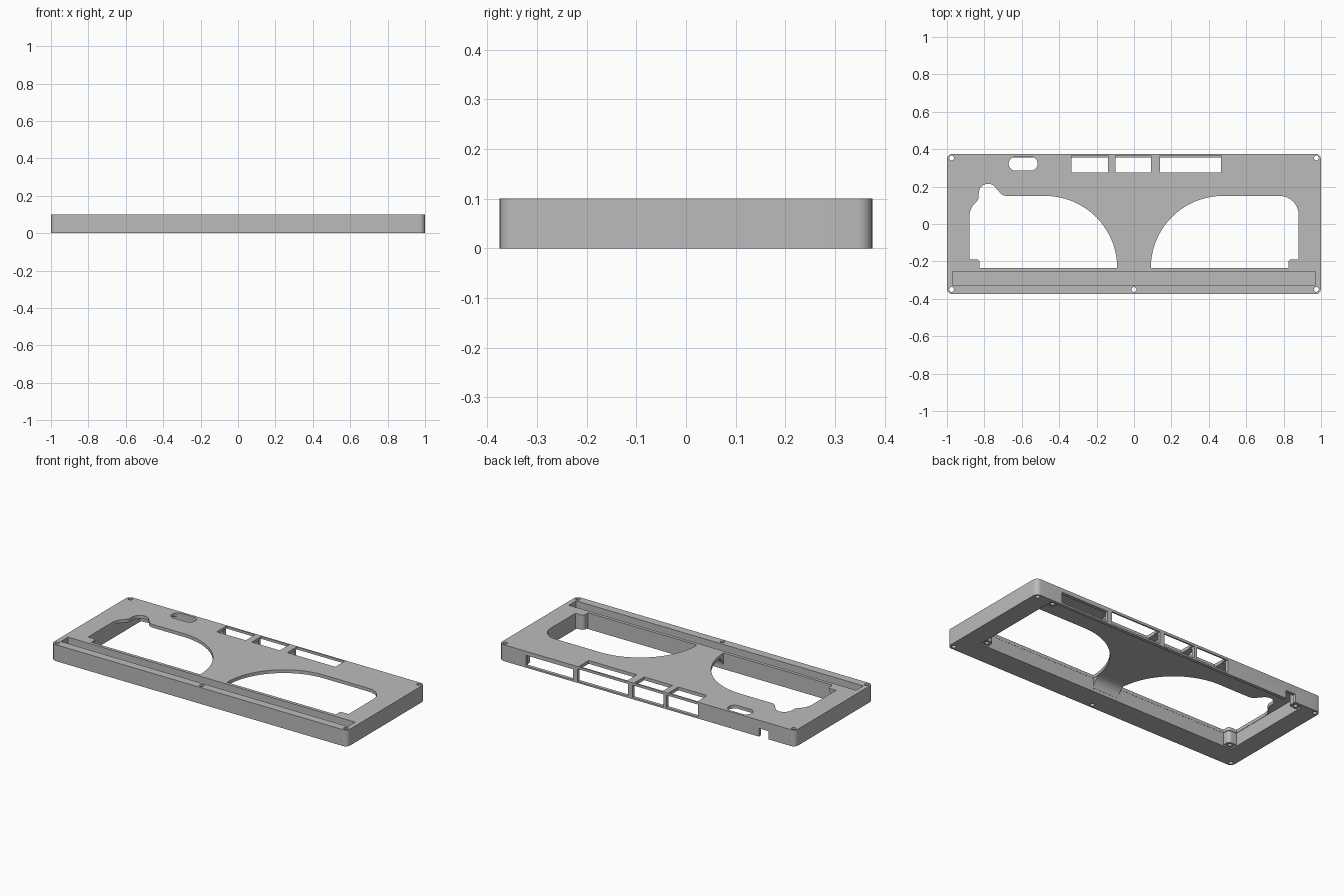
import bpy
import bmesh
from math import sin, cos, radians

cube = bpy.data.objects.get("Cube")
if cube:
    bpy.data.objects.remove(cube)

H = 0.1        # overall height
PLATE = 0.08   # underside of the top plate

grey = bpy.data.materials.new("plain grey")
grey.use_nodes = True
grey.diffuse_color = (0.5, 0.5, 0.5, 1)
grey.node_tree.nodes["Principled BSDF"].inputs["Base Color"].default_value = (0.5, 0.5, 0.5, 1)


def arc(cx, cy, r, a0, a1, n=8):
    """Points along an arc, angles in degrees."""
    steps = [radians(a0 + (a1 - a0) * i / n) for i in range(n + 1)]
    return [(cx + r * cos(a), cy + r * sin(a)) for a in steps]


def circle(cx, cy, r):
    return arc(cx, cy, r, 0, 345, 23)


def rounded(x0, x1, y0, y1, r):
    """Rounded rectangle outline."""
    return (arc(x1 - r, y1 - r, r, 0, 90) + arc(x0 + r, y1 - r, r, 90, 180)
            + arc(x0 + r, y0 + r, r, 180, 270) + arc(x1 - r, y0 + r, r, 270, 360))


def rect(x0, x1, y0, y1):
    return [(x0, y0), (x1, y0), (x1, y1), (x0, y1)]


def prism(name, outline, a, b, axis="z"):
    """Closed prism of an (x, y) outline along z, or a (y, z) outline along x."""
    bm = bmesh.new()
    rings = []
    for t in (a, b):
        rings.append([bm.verts.new((u, v, t) if axis == "z" else (t, u, v)) for u, v in outline])
    low, high = rings
    bm.faces.new(low[::-1])
    bm.faces.new(high)
    for i in range(len(low)):
        bm.faces.new((low[i - 1], low[i], high[i], high[i - 1]))
    bmesh.ops.recalc_face_normals(bm, faces=bm.faces[:])
    mesh = bpy.data.meshes.new(name)
    bm.to_mesh(mesh)
    bm.free()
    mesh.materials.append(grey)
    ob = bpy.data.objects.new(name, mesh)
    bpy.context.scene.collection.objects.link(ob)
    return ob


def combine(tool, operation):
    """Bake a boolean into the frame, trying solvers until one gives a solid."""
    mod = frame.modifiers.new("shape", "BOOLEAN")
    mod.operation = operation
    mod.object = tool
    for solver in ("EXACT", "MANIFOLD", "FLOAT"):
        mod.solver = solver
        bpy.context.view_layer.update()
        graph = bpy.context.evaluated_depsgraph_get()
        result = bpy.data.meshes.new_from_object(frame.evaluated_get(graph))
        if len(result.polygons) > 5:
            frame.data = result
            break
    frame.modifiers.remove(mod)
    bpy.data.objects.remove(tool)


def cut(outline, a, b):
    combine(prism("cutter", outline, a, b), "DIFFERENCE")


# Outer block hollowed from below
frame = prism("case_frame", rounded(-1, 1, -0.375, 0.375, 0.03), 0, H)
cut(rect(-0.882, 0.882, -0.236, 0.355), -0.02, PLATE)

# Concave fillet joining the front rail to the centre of the plate
fillet = [(-0.25, PLATE + 0.01), (-0.25, 0.02)] + arc(-0.175, 0.02, 0.06, 180, 90) + [(-0.175, PLATE + 0.01)]
combine(prism("fillet", fillet, -0.088, 0.088, "x"), "UNION")

# Corner screw bosses with blind holes
for s in (-1, 1):
    for y0, y1, hole_y in ((-0.25, -0.193, -0.215), (0.31, 0.365, 0.334)):
        x0, x1 = sorted((s * 0.828, s * 0.9))
        combine(prism("boss", rounded(x0, x1, y0, y1, 0.02), 0.008, PLATE + 0.01), "UNION")
        cut(circle(s * 0.855, hole_y, 0.012), -0.02, 0.05)

# Two large windows, the one at the right side with a round bump
lower = [(0.88, -0.19)] + arc(0.84, -0.205, 0.015, 90, 180, 4) + [(0.825, -0.235)]
sweep = arc(0.475, -0.235, 0.385, 180, 90, 28)
plain = lower + sweep + arc(0.78, 0.05, 0.1, 90, 0)
bump = (lower + sweep + arc(0.68, 0.2, 0.05, 270, 340, 6) + arc(0.78, 0.165, 0.05, 155, 0, 14)
        + [(0.832, 0.135), (0.84, 0.12)] + arc(0.78, 0.04, 0.1, 42, 0, 5))
cut(plain, -0.02, H + 0.02)
cut([(-x, y) for x, y in bump], -0.02, H + 0.02)

# Groove along the front rail
cut(rect(-0.97, 0.97, -0.325, -0.255), 0.06, H + 0.02)

# Pill slot and connector openings in the top plate
cut(rounded(-0.67, -0.515, 0.285, 0.36, 0.037), 0.04, H + 0.02)
for x0, x1 in ((-0.335, -0.14), (-0.1, 0.09), (0.14, 0.465)):
    cut(rect(x0, x1, 0.275, 0.366), 0.05, H + 0.02)

# Connector openings and cable notch in the back wall
for x0, x1, top in ((-0.345, -0.13, 0.085), (-0.11, 0.1, 0.085), (0.13, 0.47, 0.085), (0.5, 0.82, 0.075)):
    cut(rect(x0, x1, 0.34, 0.4), 0.01, top)
cut(rect(-0.82, -0.755, 0.34, 0.4), -0.02, 0.05)

# Through holes for the screws
for x, y in ((-0.975, 0.353), (0.975, 0.353), (-0.975, -0.35), (0.975, -0.35), (0, -0.35)):
    cut(circle(x, y, 0.013), -0.02, H + 0.02)

# Smooth the rounded walls while keeping the edges crisp
bpy.ops.object.select_all(action="DESELECT")
frame.select_set(True)
bpy.context.view_layer.objects.active = frame
bpy.ops.object.shade_smooth_by_angle(angle=radians(30))
